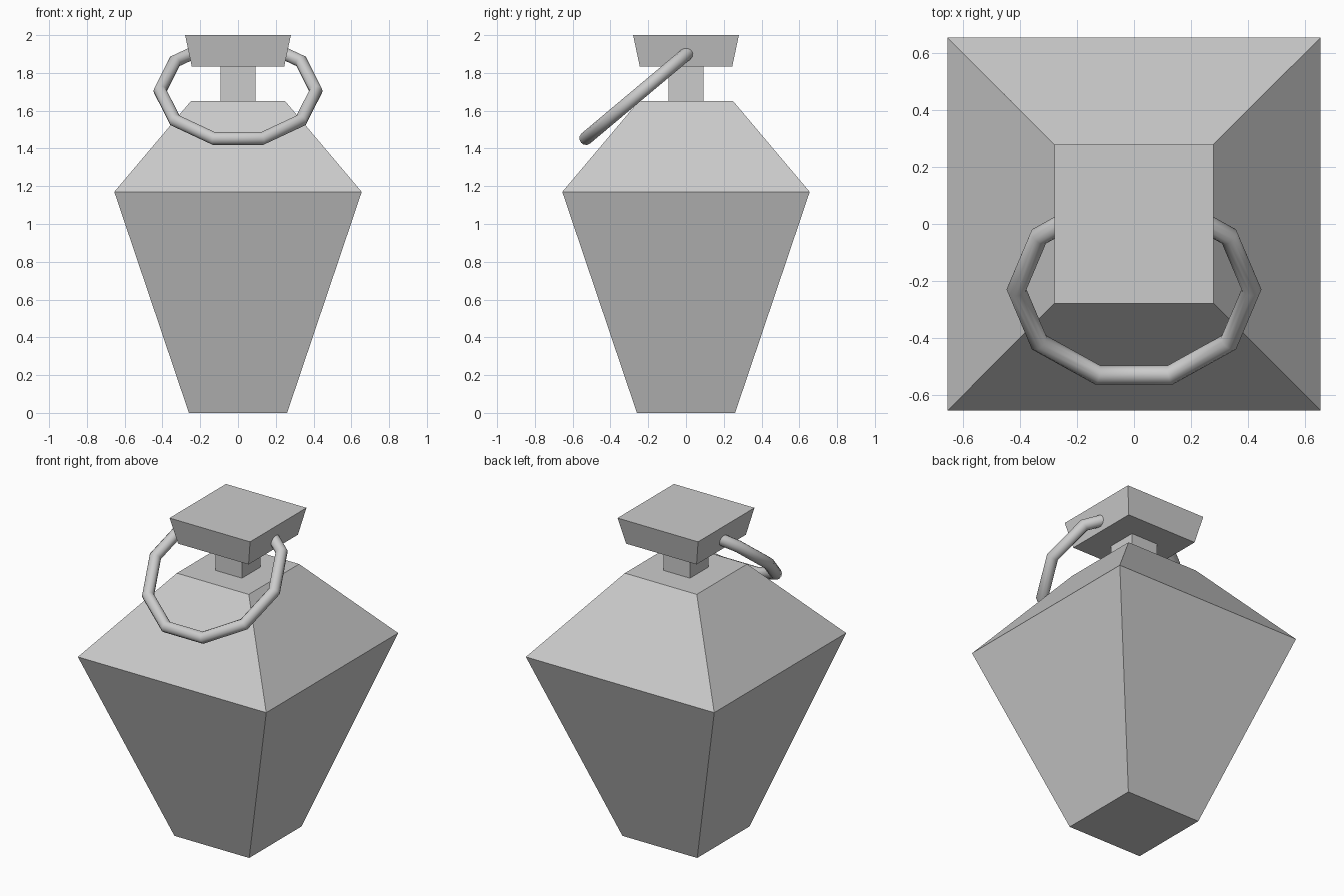
import bpy
import bmesh
from math import radians

if "Cube" in bpy.data.objects:
    bpy.data.objects.remove(bpy.data.objects["Cube"])


def square_loft(name, sections, capped=True):
    """Loft square sections, each given as (half width, z)."""
    bm = bmesh.new()
    rings = [[bm.verts.new((sx * h, sy * h, z))
              for sx, sy in ((-1, -1), (1, -1), (1, 1), (-1, 1))]
             for h, z in sections]
    for low, high in zip(rings, rings[1:]):
        for i in range(4):
            j = (i + 1) % 4
            bm.faces.new((low[i], low[j], high[j], high[i]))
    if capped:
        bm.faces.new(rings[0][::-1])
        bm.faces.new(rings[-1])
    mesh = bpy.data.meshes.new(name)
    bm.to_mesh(mesh)
    bm.free()
    obj = bpy.data.objects.new(name, mesh)
    bpy.context.collection.objects.link(obj)
    return obj


# Tapered bottle body with sloping shoulders
square_loft("bottle_body", [(0.26, 0), (0.655, 1.17), (0.25, 1.65)])

# Narrow neck, its open ends meeting the body and the stopper
square_loft("neck", [(0.093, 1.65), (0.093, 1.835)], capped=False)

# Flared stopper
square_loft("stopper", [(0.245, 1.835), (0.28, 2.0)])

# Ten-sided ring hanging forward through the stopper
bpy.ops.mesh.primitive_torus_add(
    major_segments=10, minor_segments=12,
    major_radius=0.413, minor_radius=0.035,
    location=(0, -0.23, 1.705), rotation=(radians(40), 0, 0))
ring = bpy.context.object
ring.name = "hanging_ring"
bpy.ops.object.shade_smooth_by_angle(angle=radians(35))
